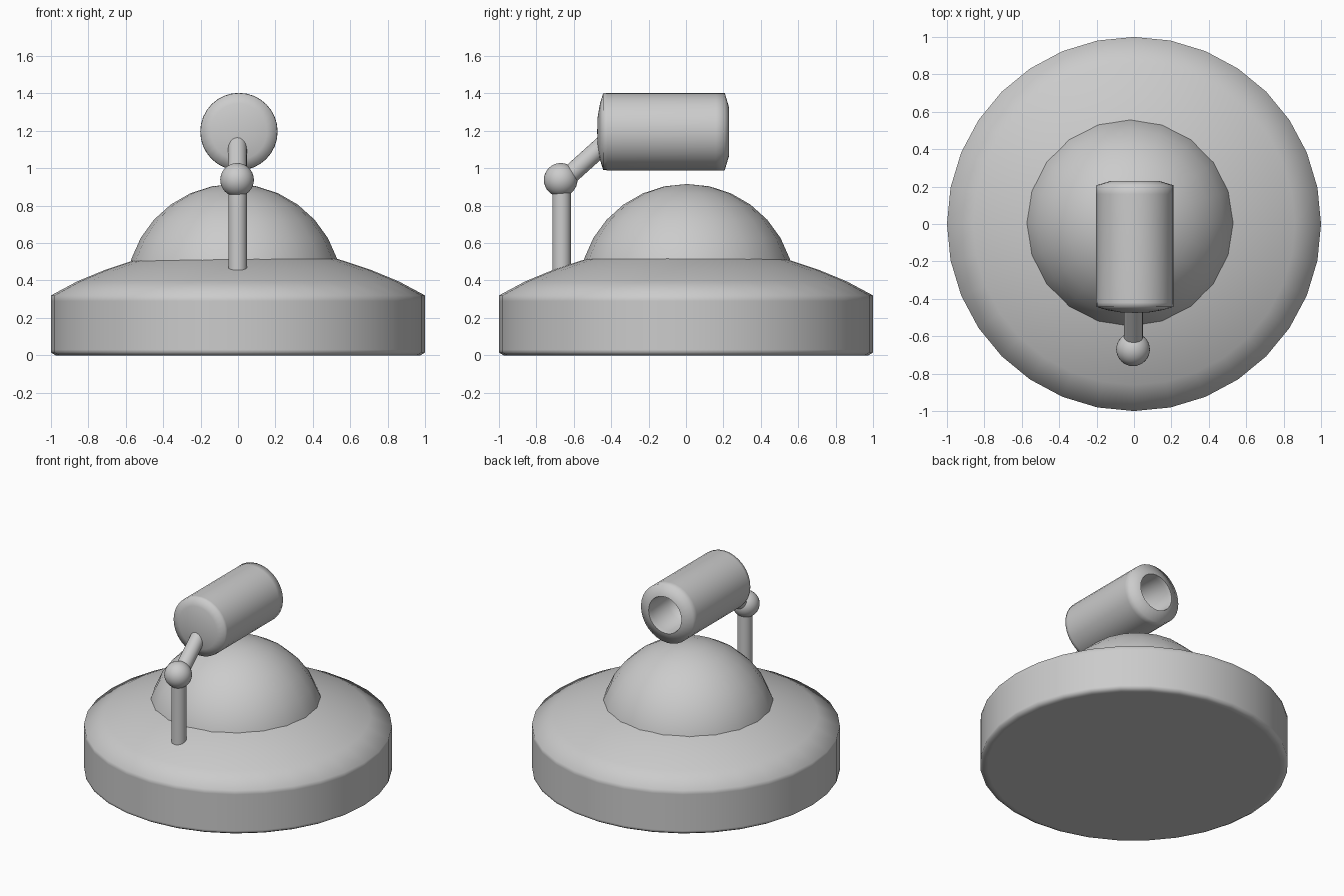
import bpy, bmesh
from math import sin, cos, pi, radians
from mathutils import Vector

if "Cube" in bpy.data.objects:
    bpy.data.objects.remove(bpy.data.objects["Cube"])


def smooth(obj, angle):
    bpy.ops.object.select_all(action='DESELECT')
    obj.select_set(True)
    bpy.context.view_layer.objects.active = obj
    bpy.ops.object.shade_smooth_by_angle(angle=radians(angle))


def lathe(name, profile, segs, loc=(0, 0, 0), axis=(0, 0, 1), angle=40):
    """Revolve (radius, height) points; radius 0 closes to a single point."""
    bm = bmesh.new()
    rings = []
    for r, z in profile:
        n = segs if r > 0 else 1
        rings.append([bm.verts.new((r * sin(2 * pi * i / segs),
                                    r * cos(2 * pi * i / segs), z)) for i in range(n)])
    for a, b in zip(rings, rings[1:]):
        for i in range(segs):
            j = (i + 1) % segs
            quad = [a[i % len(a)], a[j % len(a)], b[j % len(b)], b[i % len(b)]]
            bm.faces.new(list(dict.fromkeys(quad)))
    bmesh.ops.recalc_face_normals(bm, faces=bm.faces)
    me = bpy.data.meshes.new(name)
    bm.to_mesh(me)
    bm.free()
    obj = bpy.data.objects.new(name, me)
    bpy.context.collection.objects.link(obj)
    obj.location = loc
    obj.rotation_euler = Vector(axis).to_track_quat('Z', 'Y').to_euler()
    smooth(obj, angle)
    return obj


def rod(name, a, b, r):
    a, b = Vector(a), Vector(b)
    d = b - a
    return lathe(name, [(0, 0), (r, 0), (r, d.length), (0, d.length)], 24, a, d)


# Round base with a gently domed upper slope
lathe("base", [(0, 0), (0.95, 0), (0.975, 0), (1, 0.015), (1, 0.03), (1, 0.29), (1, 0.32),
               (0.86, 0.395), (0.71, 0.457), (0.54, 0.513), (0.3, 0.56), (0, 0.58)],
      32, angle=68)

# Central dome: upper part of a sphere, sunk into the base
R = 0.578
arc = [(R * cos(radians(a)), R * sin(radians(a))) for a in (6, 18, 30, 42, 54, 66, 78)]
lathe("dome", [(0, arc[0][1])] + arc + [(0, R)], 20, (-0.02, 0.005, 0.338), angle=60)

# Upright post, ball joint and slanted arm
rod("post", (-0.002, -0.665, 0.40), (-0.002, -0.665, 0.94), 0.05)
bpy.ops.mesh.primitive_uv_sphere_add(segments=32, ring_count=16, radius=0.09,
                                     location=(-0.005, -0.67, 0.938))
bpy.context.object.name = "joint"
smooth(bpy.context.object, 60)
rod("arm", (-0.003, -0.67, 0.92), (-0.003, -0.42, 1.145), 0.05)

# Barrel: bulged back, softly rounded muzzle and round-bottomed bore
lathe("barrel", [(0, -0.475), (0.08, -0.472), (0.15, -0.46), (0.205, -0.443),
                 (0.207, -0.42), (0.207, 0.16), (0.207, 0.207),
                 (0.13, 0.23), (0.125, 0.20), (0.12, 0.03), (0.08, -0.03), (0, -0.05)],
      32, (0.005, 0, 1.196), (0, 1, 0), angle=78)
